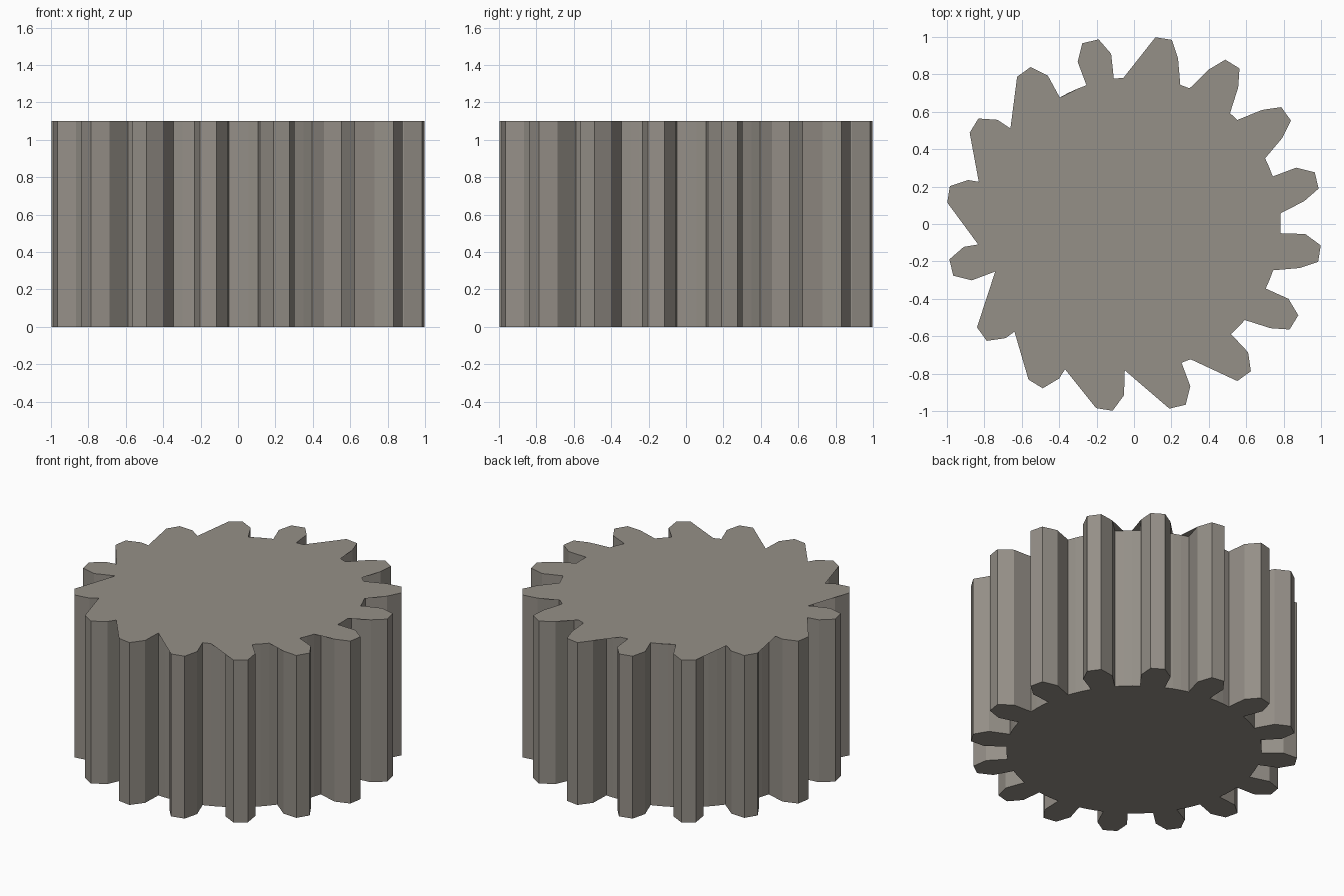
import bpy
from math import sin, cos, radians

if "Cube" in bpy.data.objects:
    bpy.data.objects.remove(bpy.data.objects["Cube"])

TEETH, HEIGHT = 16, 1.1
STEP = 360 / TEETH
START = 13.4
# One tooth and the root arc after it: (angle from tooth centre, radius)
PROFILE = [(-5.75, 0.918), (-2.55, 1.005), (2.55, 1.005), (5.75, 0.918),
           (5.5, 0.784), (9.3, 0.784), (13.2, 0.784), (17.0, 0.784)]

# Dark warm grey for the whole gear
metal = bpy.data.materials.new("dark_metal")
metal.diffuse_color = (0.30, 0.277, 0.245, 1)
metal.use_nodes = True
metal.node_tree.nodes["Principled BSDF"].inputs["Base Color"].default_value = metal.diffuse_color


def polar(angle, radius, z):
    a = radians(angle)
    return (radius * cos(a), radius * sin(a), z)


def make_object(name, verts, faces):
    mesh = bpy.data.meshes.new(name)
    mesh.from_pydata(verts, [], faces)
    mesh.update()
    mesh.materials.append(metal)
    obj = bpy.data.objects.new(name, mesh)
    bpy.context.collection.objects.link(obj)
    return obj


# Gear walls and bottom: regular toothed prism, open at the top
ring = [(START + k * STEP + a, r) for k in range(TEETH) for a, r in PROFILE]
n = len(ring)
verts = [polar(a, r, 0) for a, r in ring] + [polar(a, r, HEIGHT) for a, r in ring]
walls = [(i, (i + 1) % n, n + (i + 1) % n, n + i) for i in range(n)]
make_object("gear_body", verts, walls + [tuple(reversed(range(n)))])

# Top cap: bridges straight over parts of some tooth gaps.
# Profile points left out after each tooth (8 = next lower flank)
SKIP = {1: (4, 7), 2: (4, 7), 3: (3, 4, 5), 4: (6,), 5: (3, 4, 5, 6, 7),
        6: (3, 4, 5, 6, 7), 7: (3, 4, 5, 6, 7), 8: (5, 6, 7, 8),
        9: (4, 5, 6, 7, 8), 10: (4, 5, 6, 7, 8), 11: (5, 6, 7, 8), 12: (6, 7, 8)}
# Points where bridges meet a flank
EXTRA = {5: (142.3, 0.835), 6: (164.8, 0.86), 7: (187.5, 0.84),
         9: (222.0, 0.86), 10: (244.6, 0.86)}
cap = []
for k in range(TEETH):
    centre = START + k * STEP
    skip = SKIP.get(k, (7,))
    if 8 not in SKIP.get((k - 1) % TEETH, ()):
        cap.append((centre + PROFILE[0][0], PROFILE[0][1]))
    for i in range(1, 8):
        if i not in skip:
            cap.append((centre + PROFILE[i][0], PROFILE[i][1]))
    if k in EXTRA:
        cap.append(EXTRA[k])
make_object("top_cap", [polar(a, r, HEIGHT) for a, r in cap], [tuple(range(len(cap)))])
